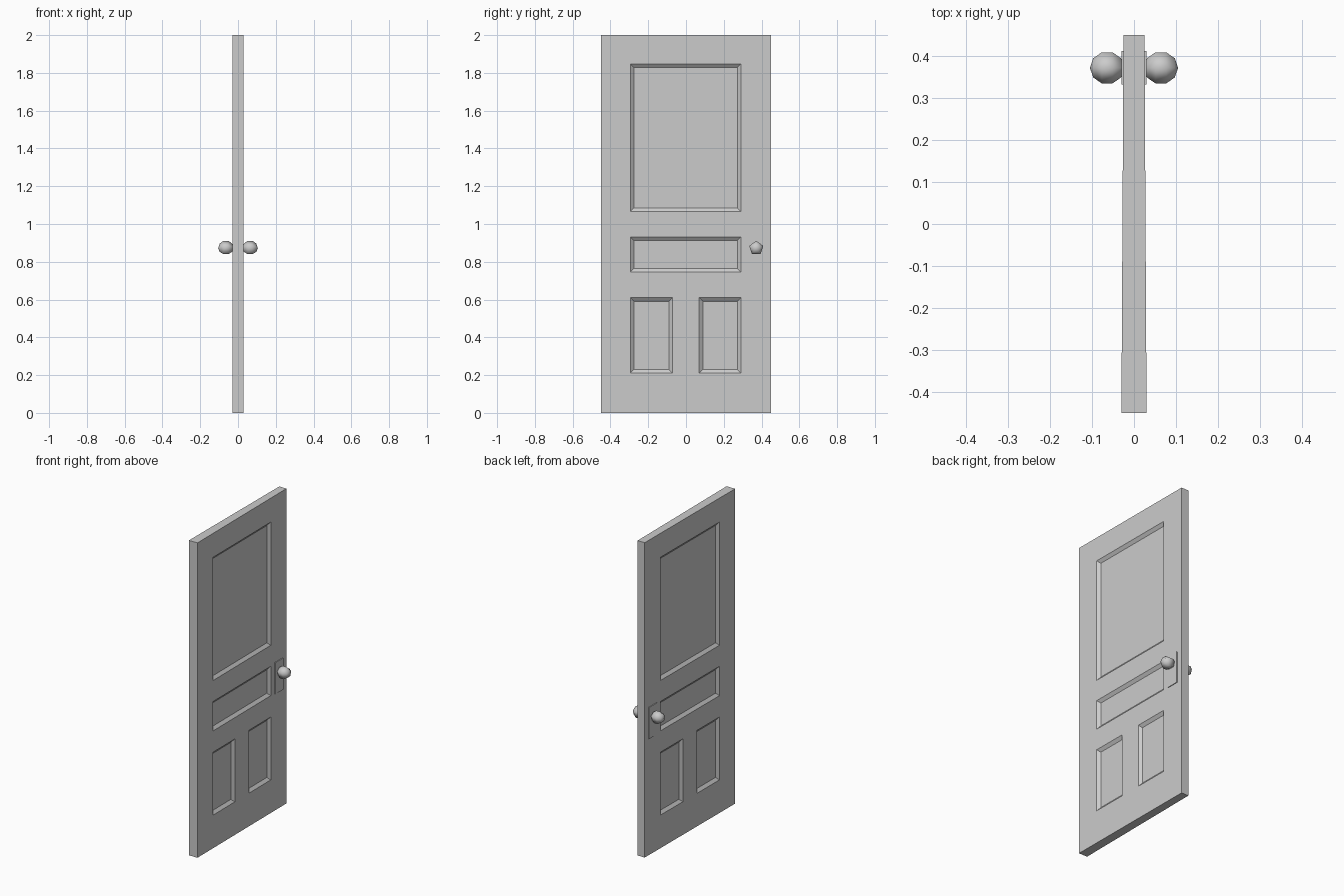
import bpy, bmesh, math
from mathutils import Vector

cube = bpy.data.objects.get("Cube")
if cube:
    bpy.data.objects.remove(cube, do_unlink=True)

COLOUR = (0.6, 0.6, 0.6, 1)
grey = bpy.data.materials.new("plain_grey")
grey.use_nodes = True
grey.diffuse_color = COLOUR
grey.node_tree.nodes["Principled BSDF"].inputs["Base Color"].default_value = COLOUR


def add_object(name, bm, smooth=False):
    bmesh.ops.recalc_face_normals(bm, faces=bm.faces)
    mesh = bpy.data.meshes.new(name)
    bm.to_mesh(mesh)
    bm.free()
    mesh.materials.append(grey)
    for poly in mesh.polygons:
        poly.use_smooth = smooth
    obj = bpy.data.objects.new(name, mesh)
    bpy.context.collection.objects.link(obj)
    return obj


def half_thickness(y):
    # the slab narrows towards the handle side
    return 0.0275 - 0.0055 * y


# Door slab: a box cut along the panel edges, then each panel is sunk
PANELS = [  # y from, y to, z from, z to
    (-0.295, 0.292, 1.065, 1.848),
    (-0.295, 0.292, 0.745, 0.932),
    (-0.295, -0.072, 0.21, 0.61),
    (0.07, 0.292, 0.21, 0.61),
]
bm = bmesh.new()
bmesh.ops.create_cube(bm, size=1)
for v in bm.verts:
    v.co = (v.co.x * 0.06, v.co.y * 0.9, v.co.z * 2 + 1)


def cut(point, normal):
    geom = bm.verts[:] + bm.edges[:] + bm.faces[:]
    bmesh.ops.bisect_plane(bm, geom=geom, plane_co=point, plane_no=normal)


for y in sorted({y for p in PANELS for y in p[:2]}):
    cut((0, y, 0), (0, 1, 0))
for z in sorted({z for p in PANELS for z in p[2:]}):
    cut((0, 0, z), (0, 0, 1))
bm.normal_update()
for v in bm.verts:
    v.co.x = math.copysign(half_thickness(v.co.y), v.co.x)
bm.normal_update()

for y0, y1, z0, z1 in PANELS:
    for side in (-1, 1):
        region = []
        for f in bm.faces:
            c = f.calc_center_median()
            if f.normal.x * side > 0.9 and y0 < c.y < y1 and z0 < c.z < z1:
                region.append(f)
        bmesh.ops.inset_region(bm, faces=region, thickness=0.019, depth=-0.015,
                               use_even_offset=True, use_boundary=True)
add_object("door_slab", bm)

# Handle fittings on both sides
KNOB_RADIUS = 0.041
SIDES = 5
for label, side in (("left", 1), ("right", -1)):
    # thin backplate
    bm = bmesh.new()
    bmesh.ops.create_cube(bm, size=1)
    for v in bm.verts:
        v.co = (side * (0.026 + v.co.x * 0.008), 0.372 + v.co.y * 0.08, 0.84 + v.co.z * 0.2)
    add_object(label + "_backplate", bm)

    # low-poly round knob, an arc spun about the x axis
    bm = bmesh.new()
    centre = Vector((side * 0.064, 0.372, 0.872))
    arc = []
    for i in range(SIDES + 1):
        a = math.pi * i / SIDES
        offset = Vector((math.cos(a), 0, math.sin(a))) * KNOB_RADIUS
        arc.append(bm.verts.new(centre + offset))
    edges = [bm.edges.new(pair) for pair in zip(arc, arc[1:])]
    bmesh.ops.spin(bm, geom=arc + edges, cent=centre, axis=(1, 0, 0),
                   angle=math.tau, steps=SIDES)
    bmesh.ops.remove_doubles(bm, verts=bm.verts, dist=0.0005)
    add_object(label + "_knob", bm, smooth=True)
